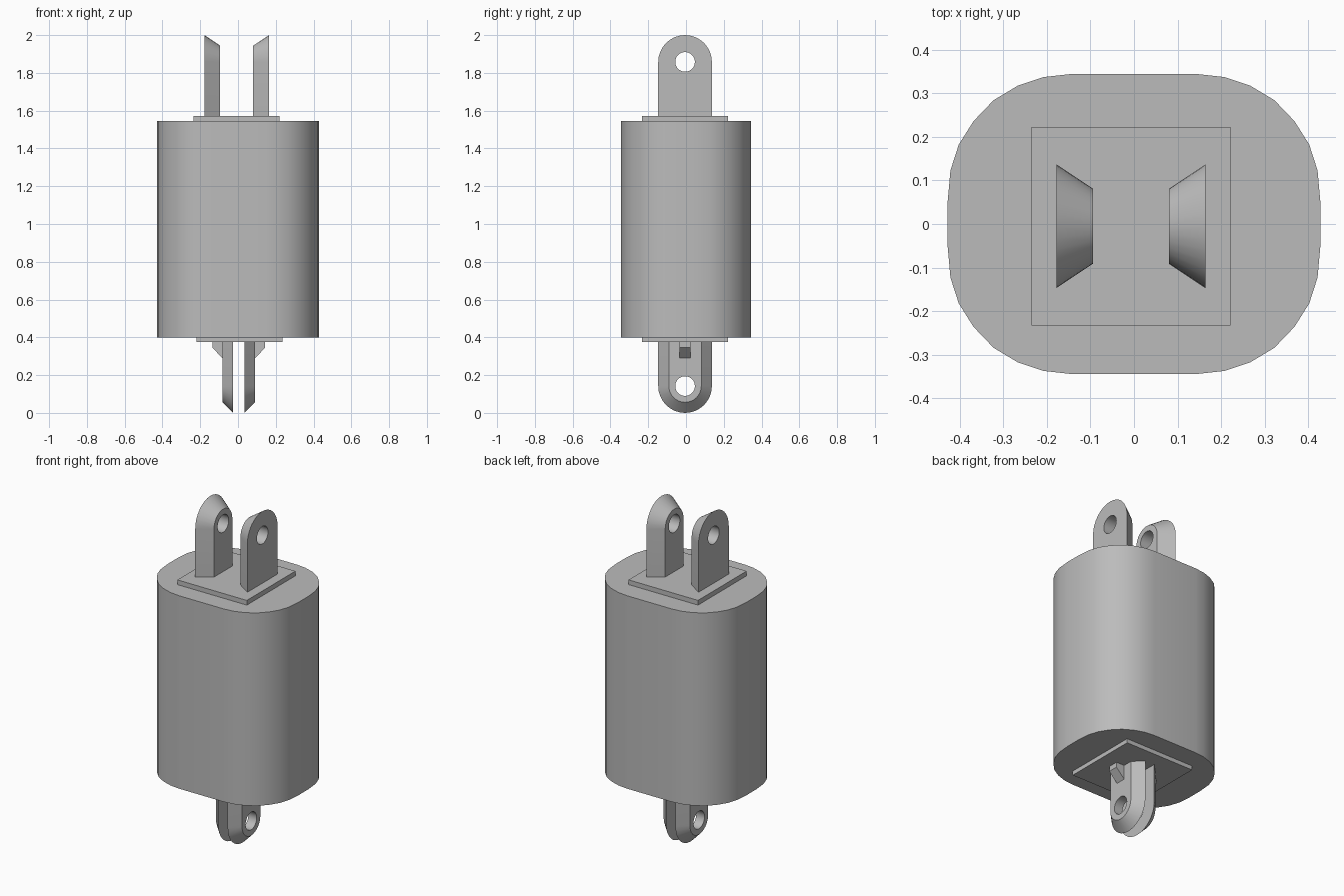
import bpy, bmesh, math

cube = bpy.data.objects.get("Cube")
if cube:
    bpy.data.objects.remove(cube)

grey = bpy.data.materials.new("plain grey")
grey.use_nodes = True
GREY = (0.5, 0.5, 0.5, 1)
grey.diffuse_color = GREY
grey.node_tree.nodes["Principled BSDF"].inputs["Base Color"].default_value = GREY

YC = -0.005  # shared centre line of plates and lugs


def finish(name, bm):
    bmesh.ops.recalc_face_normals(bm, faces=bm.faces)
    mesh = bpy.data.meshes.new(name)
    bm.to_mesh(mesh)
    bm.free()
    mesh.materials.append(grey)
    obj = bpy.data.objects.new(name, mesh)
    bpy.context.collection.objects.link(obj)
    bpy.ops.object.select_all(action='DESELECT')
    obj.select_set(True)
    bpy.context.view_layer.objects.active = obj
    bpy.ops.object.shade_smooth_by_angle(angle=math.radians(30))


def prism(name, start, end):
    """Solid between two matching outlines."""
    bm = bmesh.new()
    a = [bm.verts.new(p) for p in start]
    b = [bm.verts.new(p) for p in end]
    bm.faces.new(a)
    bm.faces.new(b)
    n = len(a)
    for i in range(n):
        j = (i + 1) % n
        bm.faces.new((a[i], a[j], b[j], b[i]))
    finish(name, bm)


def plate(name, xc, z0, z1, half=0.228):
    square = [(xc + sx * half, YC + sy * half)
              for sx, sy in ((-1, -1), (1, -1), (1, 1), (-1, 1))]
    prism(name, [(x, y, z0) for x, y in square], [(x, y, z1) for x, y in square])


def lug(name, x_wide, x_narrow, zc, base, up, wide=0.142, narrow=0.086, hole=0.052, n=16):
    """Round-ended tab with a pin hole, tapering from its wide to its narrow face."""
    bm = bmesh.new()
    rims, holes = [], []
    for x, r in ((x_wide, wide), (x_narrow, narrow)):
        arch = [(YC + r * math.cos(math.pi * i / n),
                 zc + up * r * math.sin(math.pi * i / n)) for i in range(n + 1)]
        rim = [bm.verts.new((x, y, z)) for y, z in arch + [(YC - r, base), (YC + r, base)]]
        ring = [bm.verts.new((x, YC + hole * math.cos(math.pi * i / n),
                              zc + up * hole * math.sin(math.pi * i / n)))
                for i in range(2 * n)]
        bm.faces.new(rim[:n + 1] + ring[n::-1])
        bm.faces.new(rim[n:] + [rim[0], ring[0]] + ring[:n - 1:-1])
        rims.append(rim)
        holes.append(ring)
    for a, b in (rims, holes):
        for i in range(len(a)):
            j = (i + 1) % len(a)
            bm.faces.new((a[i], a[j], b[j], b[i]))
    finish(name, bm)


# Main body: rounded oblong, one quarter outline mirrored twice
quarter = [(0.428, 0.045), (0.421, 0.123), (0.402, 0.182), (0.368, 0.236),
           (0.322, 0.284), (0.267, 0.317), (0.207, 0.337), (0.145, 0.344)]
half = quarter + [(-x, y) for x, y in reversed(quarter)]
outline = half + [(-x, -y) for x, y in half]
prism("body", [(x, y, 0.4) for x, y in outline], [(x, y, 1.545) for x, y in outline])

# Mounting plates
plate("top_plate", -0.007, 1.545, 1.573)
plate("bottom_plate", 0.007, 0.375, 0.4)

for side, s in (("left", 1), ("right", -1)):
    # Lugs: the upper pair taper inward, the lower pair taper outward
    lug("upper_lug_" + side, -0.007 + s * 0.171, -0.007 + s * 0.087, 1.858, 1.573, 1)
    lug("lower_lug_" + side, 0.004 + s * 0.031, 0.004 + s * 0.086, 0.142, 0.375, -1)
    # Small gusset bracing each lower lug
    wedge = [(0.086, 0.375), (0.14, 0.375), (0.14, 0.345), (0.086, 0.29)]
    prism("gusset_" + side, [(0.004 + s * x, YC - 0.03, z) for x, z in wedge],
          [(0.004 + s * x, YC + 0.03, z) for x, z in wedge])
